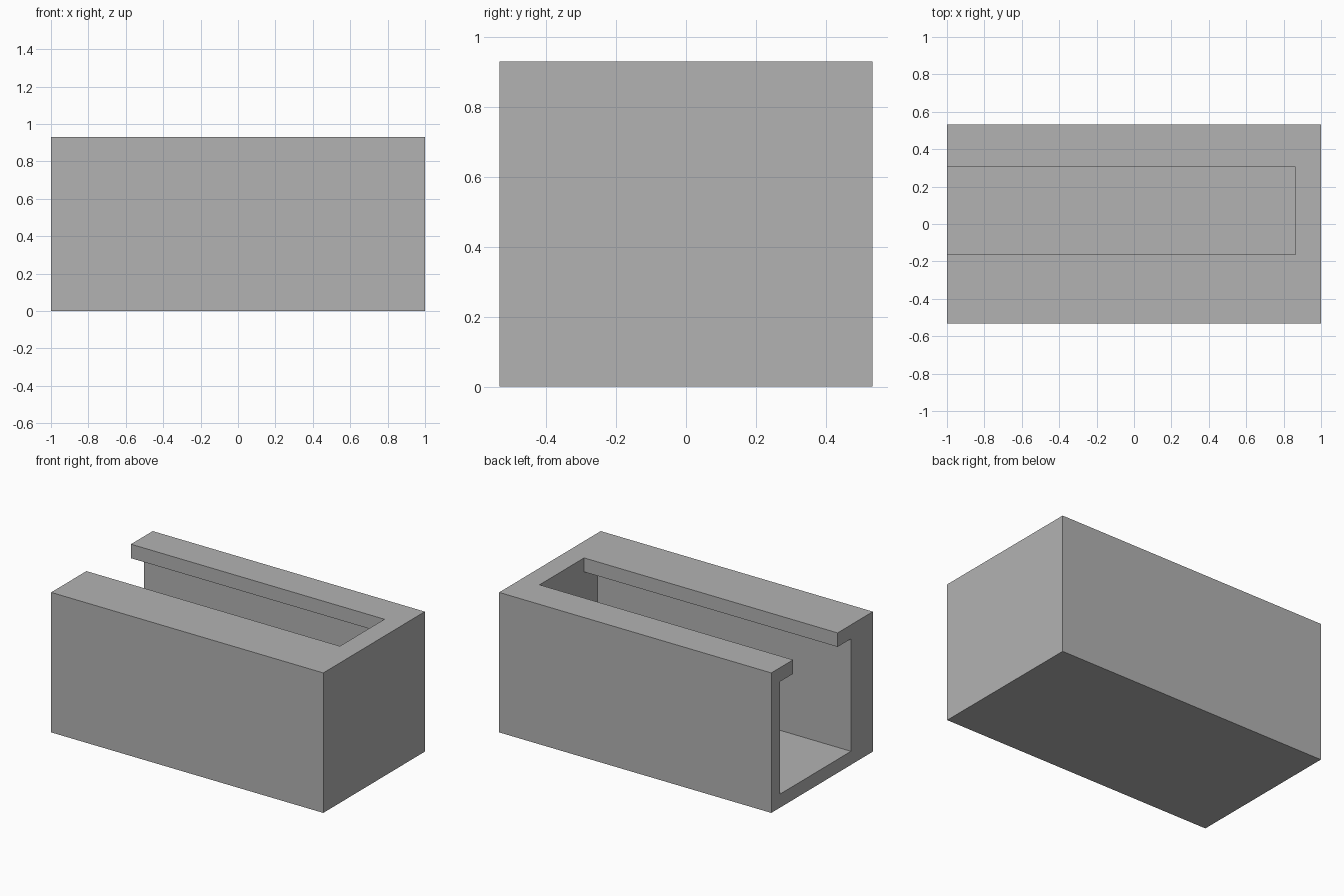
import bpy
import bmesh

cube = bpy.data.objects.get("Cube")
if cube:
    bpy.data.objects.remove(cube, do_unlink=True)

HALF_X, HALF_Y, HEIGHT = 1.0, 0.533, 0.93
OVERSHOOT = 0.2

grey = bpy.data.materials.new("plain grey")
grey.use_nodes = True
colour = (0.45, 0.45, 0.45, 1.0)
grey.diffuse_color = colour
grey.node_tree.nodes["Principled BSDF"].inputs["Base Color"].default_value = colour


def extrude_section(name, section, x0, x1):
    """Extrude a closed (y, z) section along x into a solid object."""
    bm = bmesh.new()
    face = bm.faces.new([bm.verts.new((x0, y, z)) for y, z in section])
    result = bmesh.ops.extrude_face_region(bm, geom=[face])
    moved = [v for v in result["geom"] if isinstance(v, bmesh.types.BMVert)]
    bmesh.ops.translate(bm, verts=moved, vec=(x1 - x0, 0, 0))
    bmesh.ops.recalc_face_normals(bm, faces=bm.faces)
    mesh = bpy.data.meshes.new(name)
    bm.to_mesh(mesh)
    bm.free()
    mesh.materials.append(grey)
    obj = bpy.data.objects.new(name, mesh)
    bpy.context.collection.objects.link(obj)
    return obj


# Solid outer block
block = extrude_section(
    "channel_block",
    [(-HALF_Y, 0), (HALF_Y, 0), (HALF_Y, HEIGHT), (-HALF_Y, HEIGHT)],
    -HALF_X, HALF_X)

# Cavity with a narrower slot above it, open at one end and on top
floor, lip = 0.09, 0.837
cavity_y = (-0.303, 0.44)
slot_y = (-0.163, 0.305)
top = HEIGHT + OVERSHOOT
cutter = extrude_section(
    "channel_cutter",
    [(cavity_y[0], floor), (cavity_y[1], floor), (cavity_y[1], lip),
     (slot_y[1], lip), (slot_y[1], top), (slot_y[0], top),
     (slot_y[0], lip), (cavity_y[0], lip)],
    -HALF_X - OVERSHOOT, 0.863)
cutter.hide_render = True

# Cut the channel and discard the cutter
cut = block.modifiers.new("channel", "BOOLEAN")
cut.operation = "DIFFERENCE"
cut.solver = "EXACT"
cut.object = cutter
bpy.context.view_layer.objects.active = block
bpy.ops.object.modifier_apply(modifier=cut.name)
bpy.data.objects.remove(cutter, do_unlink=True)
